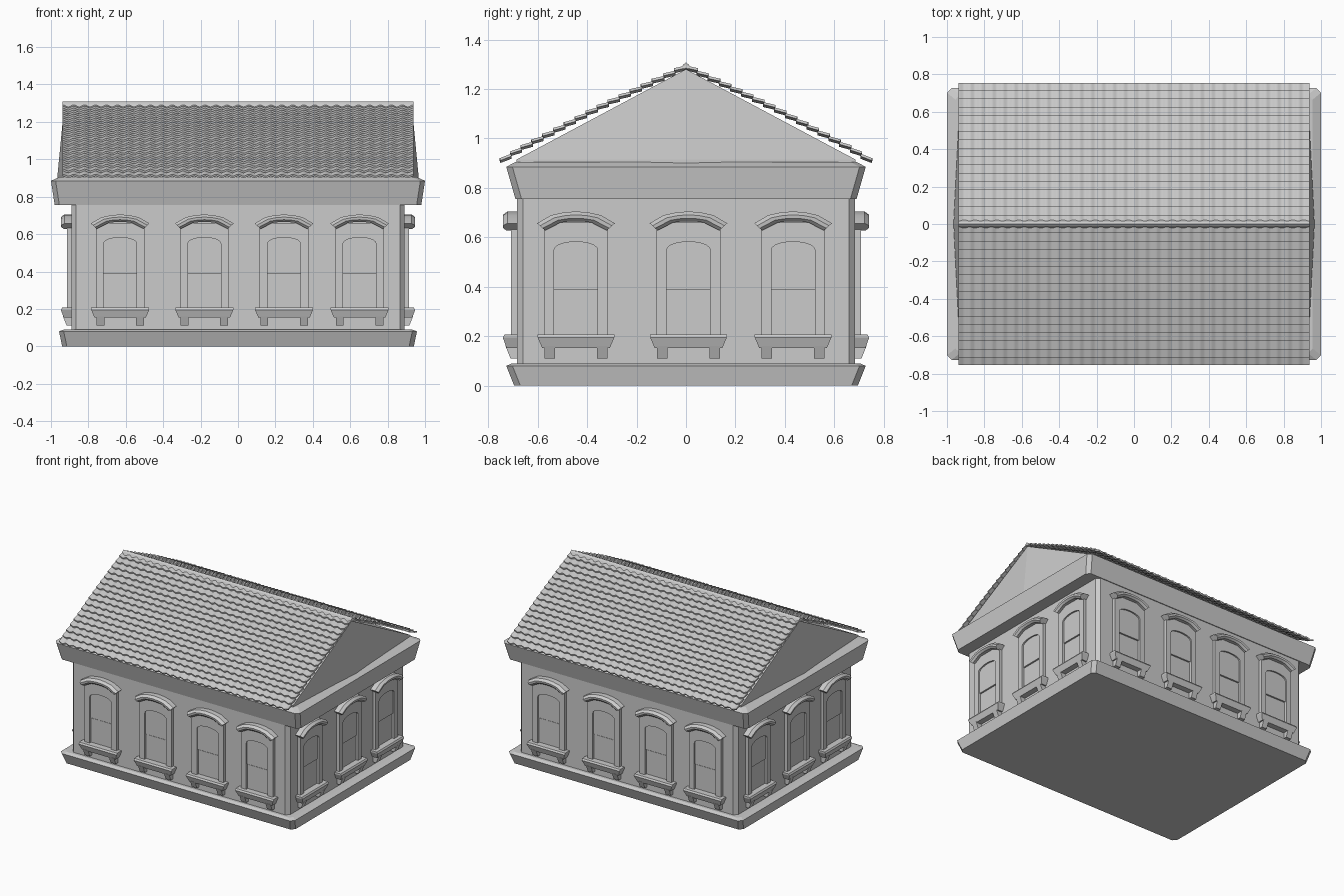
import bpy, bmesh, math
from mathutils import Matrix, Vector

if "Cube" in bpy.data.objects:
    bpy.data.objects.remove(bpy.data.objects["Cube"], do_unlink=True)


def add_object(name, mesh, matrix=None):
    obj = bpy.data.objects.new(name, mesh)
    bpy.context.collection.objects.link(obj)
    if matrix:
        obj.matrix_world = matrix
    return obj


def loft(bm, rings, closed=False):
    """Skin closed rings of points; cap the ends unless the loft closes on itself."""
    rows = [[bm.verts.new(p) for p in ring] for ring in rings]
    count = len(rows[0])
    pairs = list(zip(rows, rows[1:]))
    if closed:
        pairs.append((rows[-1], rows[0]))
    else:
        bm.faces.new(rows[0])
        bm.faces.new(rows[-1])
    for a, b in pairs:
        for i in range(count):
            j = (i + 1) % count
            bm.faces.new((a[i], a[j], b[j], b[i]))


def finish(bm, name, smooth=False):
    bmesh.ops.recalc_face_normals(bm, faces=bm.faces)
    mesh = bpy.data.meshes.new(name)
    bm.to_mesh(mesh)
    bm.free()
    if smooth:
        mesh.shade_smooth()
        mesh.set_sharp_from_angle(angle=math.radians(30))
    return mesh


def loft_mesh(name, *lofts, closed=False, smooth=False):
    bm = bmesh.new()
    for rings in lofts:
        loft(bm, rings, closed)
    return finish(bm, name, smooth)


def chamfered(hx, hy, z, c=0.025):
    """Rectangle with cut corners."""
    return [(x, y, z) for x, y in (
        (hx - c, -hy), (hx, c - hy), (hx, hy - c), (hx - c, hy),
        (c - hx, hy), (-hx, hy - c), (-hx, c - hy), (c - hx, -hy))]


def slab(x0, x1, y, z):
    """Rectangle from the wall plane out to depth y."""
    return [(x0, 0.01, z), (x1, 0.01, z), (x1, -y, z), (x0, -y, z)]


# Main masonry
add_object("plinth", loft_mesh("plinth", [
    chamfered(0.94, 0.695, 0), chamfered(0.957, 0.727, 0.08),
    chamfered(0.93, 0.705, 0.09)]))
add_object("walls", loft_mesh("walls", [
    chamfered(0.89, 0.684, 0.07), chamfered(0.89, 0.684, 0.78)]))
add_object("cornice", loft_mesh("cornice", [
    chamfered(0.98, 0.69, 0.755), chamfered(1.0, 0.727, 0.885),
    chamfered(0.955, 0.69, 0.905)]))

# Attic with gables that bulge slightly at the bottom centre
bm = bmesh.new()
for s in (-1, 1):
    for p in ((0.93, 0.685, 0.915), (0.93, -0.685, 0.915), (0.93, 0, 1.28),
              (0.965, 0, 0.915), (0.93, 0.685, 0.88), (0.93, -0.685, 0.88),
              (0.965, 0, 0.88)):
        bm.verts.new((s * p[0], p[1], p[2]))
bmesh.ops.convex_hull(bm, input=bm.verts)
add_object("attic_gables", finish(bm, "attic_gables"))

# Tiled roof slopes: overlapping wavy courses
SLOPE = [Vector(p) for p in ((0, 1.29), (0.35, 1.125), (0.69, 0.945), (0.75, 0.905))]
COURSES, WAVES, STEPS, HALF = 17, 32, 6, 0.937


def on_slope(t):
    lengths = [(b - a).length for a, b in zip(SLOPE, SLOPE[1:])]
    d = t * sum(lengths)
    for a, b, n in zip(SLOPE, SLOPE[1:], lengths):
        if d <= n + 1e-6:
            return a.lerp(b, d / n)
        d -= n
    return SLOPE[-1].copy()


bm = bmesh.new()
columns = WAVES * STEPS
for course in range(COURSES):
    top = on_slope(course / COURSES)
    low = on_slope((course + 1) / COURSES)
    low += Vector((0.004, 0.010))
    rows = []
    for p in (top, low):
        row = []
        for i in range(columns + 1):
            wave = 0.005 * math.cos(2 * math.pi * i / STEPS)
            x = HALF * (2 * i / columns - 1)
            row.append(bm.verts.new((x, -p.x, p.y + wave)))
        rows.append(row)
    for i in range(columns):
        bm.faces.new((rows[0][i], rows[1][i], rows[1][i + 1], rows[0][i + 1]))
tiles = bpy.data.meshes.new("roof_tiles")
bm.to_mesh(tiles)
bm.free()
tiles.shade_smooth()
for name, turn in (("roof_front", 0), ("roof_back", math.pi)):
    roof = add_object(name, tiles, Matrix.Rotation(turn, 4, "Z"))
    thickness = roof.modifiers.new("thickness", "SOLIDIFY")
    thickness.thickness = 0.01
    thickness.offset = -1
    split = roof.modifiers.new("sharp_edges", "EDGE_SPLIT")
    split.split_angle = math.radians(50)

# Ridge cap
add_object("ridge_cap", loft_mesh("ridge_cap", [
    [(x, -0.022, 1.28), (x, -0.012, 1.298), (x, 0, 1.308),
     (x, 0.012, 1.298), (x, 0.022, 1.28)] for x in (-HALF, HALF)]))

# Window parts, built once facing -y with the wall plane at y = 0
W = 0.088
arch = [(W * math.cos(a), 0.55 + 0.032 * math.sin(a))
        for a in (math.pi * i / 10 for i in range(11))]
opening = [(-W, 0.19), (W, 0.19)] + arch
outer = [(-0.13, 0.17), (0.13, 0.17)] + [(x * 0.13 / W, 0.66) for x, z in arch]
frame = loft_mesh("window_frame", [
    [(x, -d, z) for x, z in outline] for outline, d in (
        (outer, -0.01), (outer, 0.023), (opening, 0.023), (opening, -0.01))], closed=True)

upper = [(-W, 0.39), (W, 0.39)] + arch
lower = [(-W, 0.19), (W, 0.19), (W, 0.385), (-W, 0.385)]
sashes = loft_mesh("window_sashes", *[
    [[(x, -y, z) for x, z in outline] for y in (-0.01, d)]
    for outline, d in ((upper, 0.012), (lower, 0.005))])

# Hood: moulded section swept over the arched head
inside = [(0.125, 0.628), (0.062, 0.66), (0.03, 0.664)]
outside = [(0.157, 0.657), (0.10, 0.69), (0.05, 0.701)]
section = [(0, -0.01), (0, 0.042), (0.3, 0.055), (0.65, 0.057), (1, 0.038), (1, -0.01)]
path = [(Vector((-a[0], a[1])), Vector((-b[0], b[1]))) for a, b in zip(inside, outside)]
path.append((Vector((0, 0.665)), Vector((0, 0.705))))
path += [(Vector(a), Vector(b)) for a, b in zip(inside[::-1], outside[::-1])]
hood = loft_mesh("window_hood", [
    [(a.lerp(b, t).x, -d, a.lerp(b, t).y) for t, d in section] for a, b in path],
    smooth=True)

sill = loft_mesh("window_sill", [
    slab(-0.137, 0.137, 0.042, 0.153), slab(-0.155, 0.155, 0.057, 0.195),
    slab(-0.155, 0.155, 0.05, 0.207)])
brackets = loft_mesh("sill_brackets", *[
    [slab(c - 0.021, c + 0.021, d, z) for d, z in ((0.026, 0.11), (0.046, 0.16))]
    for c in (-0.106, 0.106)])

# Windows on all four walls
long_wall = (-0.63, -0.18, 0.246, 0.65)
short_wall = (-0.445, 0.01, 0.433)
for side, turn, depth, centres in (
        ("front", 0, 0.684, long_wall), ("left", 1, 0.89, short_wall),
        ("back", 2, 0.684, long_wall), ("right", 3, 0.89, short_wall)):
    spin = Matrix.Rotation(turn * math.pi / 2, 4, "Z")
    for n, c in enumerate(centres, 1):
        place = spin @ Matrix.Translation((c, -depth, 0))
        for part in (frame, sashes, hood, sill, brackets):
            add_object(f"{side}_{part.name}_{n}", part, place)
